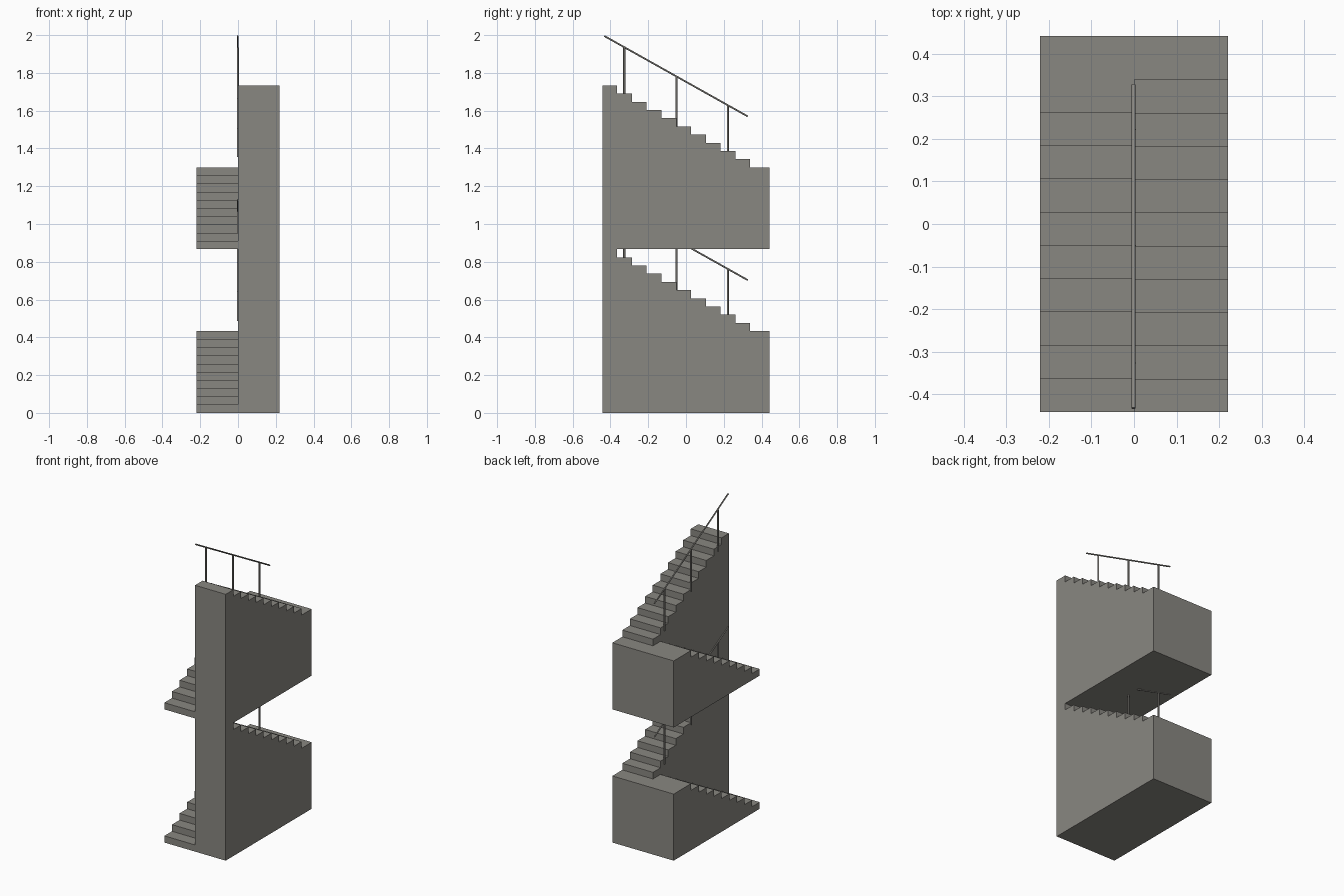
import bpy, bmesh
from mathutils import Vector

if "Cube" in bpy.data.objects:
    bpy.data.objects.remove(bpy.data.objects["Cube"])

def material(name, rgb):
    m = bpy.data.materials.new(name)
    m.diffuse_color = (*rgb, 1)
    m.use_nodes = True
    m.node_tree.nodes["Principled BSDF"].inputs["Base Color"].default_value = m.diffuse_color
    return m

CONCRETE = material("warm grey concrete", (0.25, 0.242, 0.22))

W, D = 0.221, 0.442          # flight width, half depth
STOREY, STEPS = 0.8667, 10
RISE = STOREY / (2 * STEPS)
RUN = 0.0782

def add_mesh(name, bm, mat):
    bmesh.ops.recalc_face_normals(bm, faces=bm.faces)
    me = bpy.data.meshes.new(name)
    bm.to_mesh(me)
    bm.free()
    me.materials.append(mat)
    ob = bpy.data.objects.new(name, me)
    bpy.context.collection.objects.link(ob)
    return ob

def flight(name, profile, x0, x1):
    """Extrude a stepped (y, z) side profile across the flight width."""
    bm = bmesh.new()
    f = bm.faces.new([bm.verts.new((x0, y, z)) for y, z in profile])
    r = bmesh.ops.extrude_face_region(bm, geom=[f])
    vs = [v for v in r["geom"] if isinstance(v, bmesh.types.BMVert)]
    bmesh.ops.translate(bm, verts=vs, vec=(x1 - x0, 0, 0))
    add_mesh(name, bm, CONCRETE)

def rod(name, a, b, r, sides=12):
    a, b = Vector(a), Vector(b)
    bm = bmesh.new()
    bmesh.ops.create_cone(bm, cap_ends=True, segments=sides, radius1=r, radius2=r,
                          depth=(b - a).length)
    d = (b - a).normalized()
    bm.transform(Vector((0, 0, 1)).rotation_difference(d).to_matrix().to_4x4())
    bmesh.ops.translate(bm, verts=bm.verts, vec=(a + b) / 2)
    for f in bm.faces:
        f.smooth = len(f.verts) == 4
    add_mesh(name, bm, CONCRETE)

for n, label in enumerate(("lower", "upper")):
    z0 = n * STOREY

    # Left flight climbs to the back, ending in the half landing
    p = [(D, z0), (-D, z0)]
    for i in range(STEPS):
        y = -D + i * RUN
        p += [(y, z0 + i * RISE), (y, z0 + (i + 1) * RISE)]
    p.append((D, z0 + STOREY / 2))
    p.pop(2)                 # duplicate of the front bottom corner
    flight(label + "_left_flight", p, -W, 0)

    # Right flight climbs from the landing to the front
    zl = z0 + STOREY / 2
    p = [(-D, z0), (D, z0), (D, zl)]
    for i in range(STEPS):
        y = 0.3395 - i * RUN
        p += [(y, zl + i * RISE), (y, zl + (i + 1) * RISE)]
    p.append((-D, z0 + STOREY))
    flight(label + "_right_flight", p, 0, W)

    # Sloping handrail and three posts over the right flight
    ya, za, yb, zb = -0.433, 1.129 + z0, 0.327, 0.703 + z0
    rod(label + "_handrail", (-0.001, ya, za), (-0.001, yb, zb), 0.0045)
    for k, y in enumerate((-0.327, -0.051, 0.222)):
        top = za + (zb - za) * (y - ya) / (yb - ya)
        rod(f"{label}_rail_post_{k + 1}", (-0.001, y, top - 0.275),
            (-0.001, y, top - 0.003), 0.0055)
